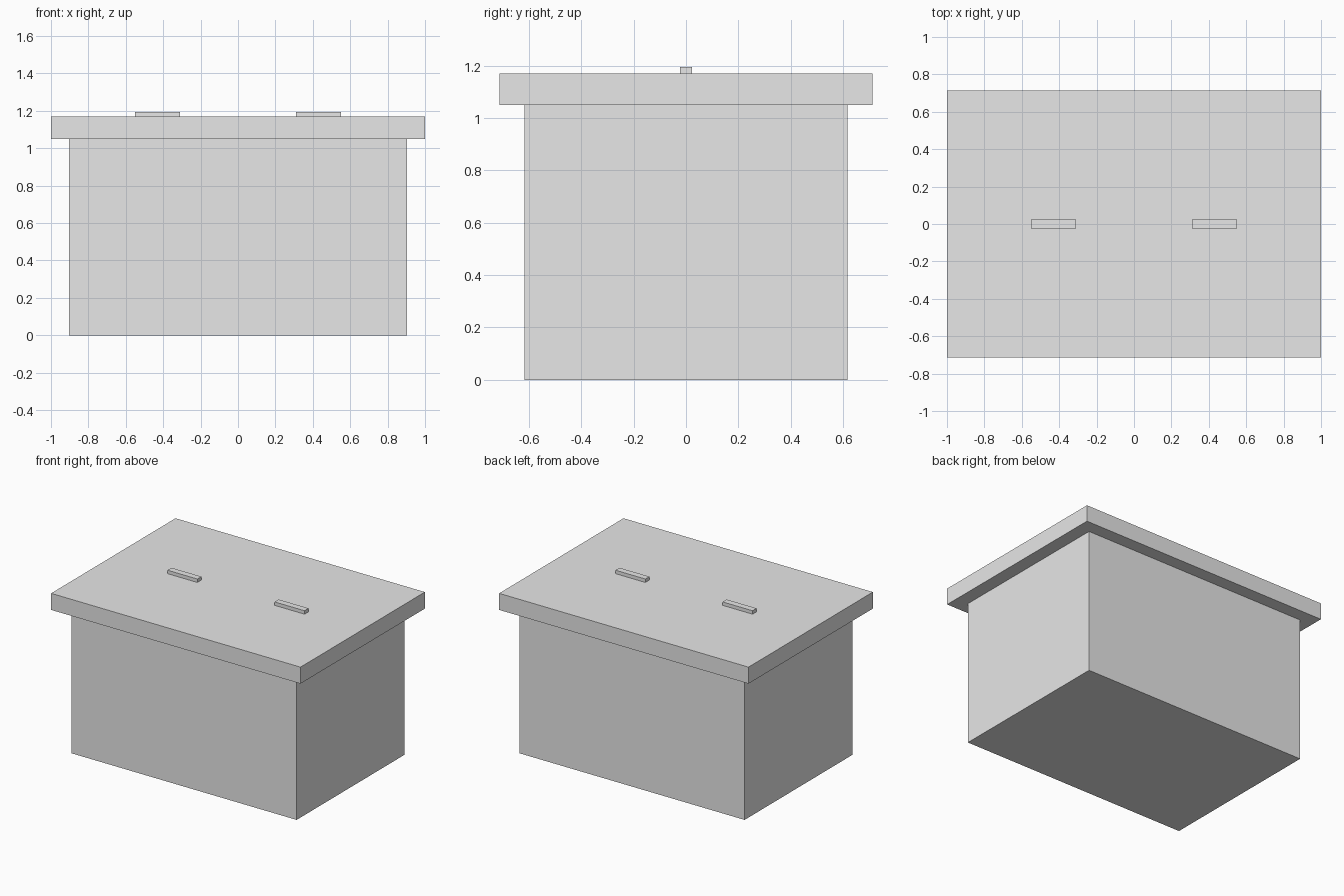
import bpy

cube = bpy.data.objects.get("Cube")
if cube:
    bpy.data.objects.remove(cube, do_unlink=True)

# Single plain grey finish
grey = bpy.data.materials.new("light_grey")
grey.use_nodes = True
colour = (0.8, 0.8, 0.8, 1.0)
grey.diffuse_color = colour
grey.node_tree.nodes["Principled BSDF"].inputs["Base Color"].default_value = colour


def box(name, x, y, z0, z1, width, depth):
    """Box centred on x, y and standing between heights z0 and z1."""
    bpy.ops.mesh.primitive_cube_add(size=1, location=(x, y, (z0 + z1) / 2))
    obj = bpy.context.object
    obj.name = name
    obj.scale = (width, depth, z1 - z0)
    bpy.ops.object.transform_apply(location=False, rotation=False, scale=True)
    obj.data.materials.append(grey)
    return obj


# Chest body and overhanging lid
box("body", 0, 0, 0, 1.05, 1.805, 1.235)
box("lid", 0, 0, 1.05, 1.17, 2.0, 1.425)

# Two low handles on the lid
for side, x in (("left", 0.43), ("right", -0.43)):
    box(side + "_handle", x, 0, 1.17, 1.195, 0.24, 0.046)
